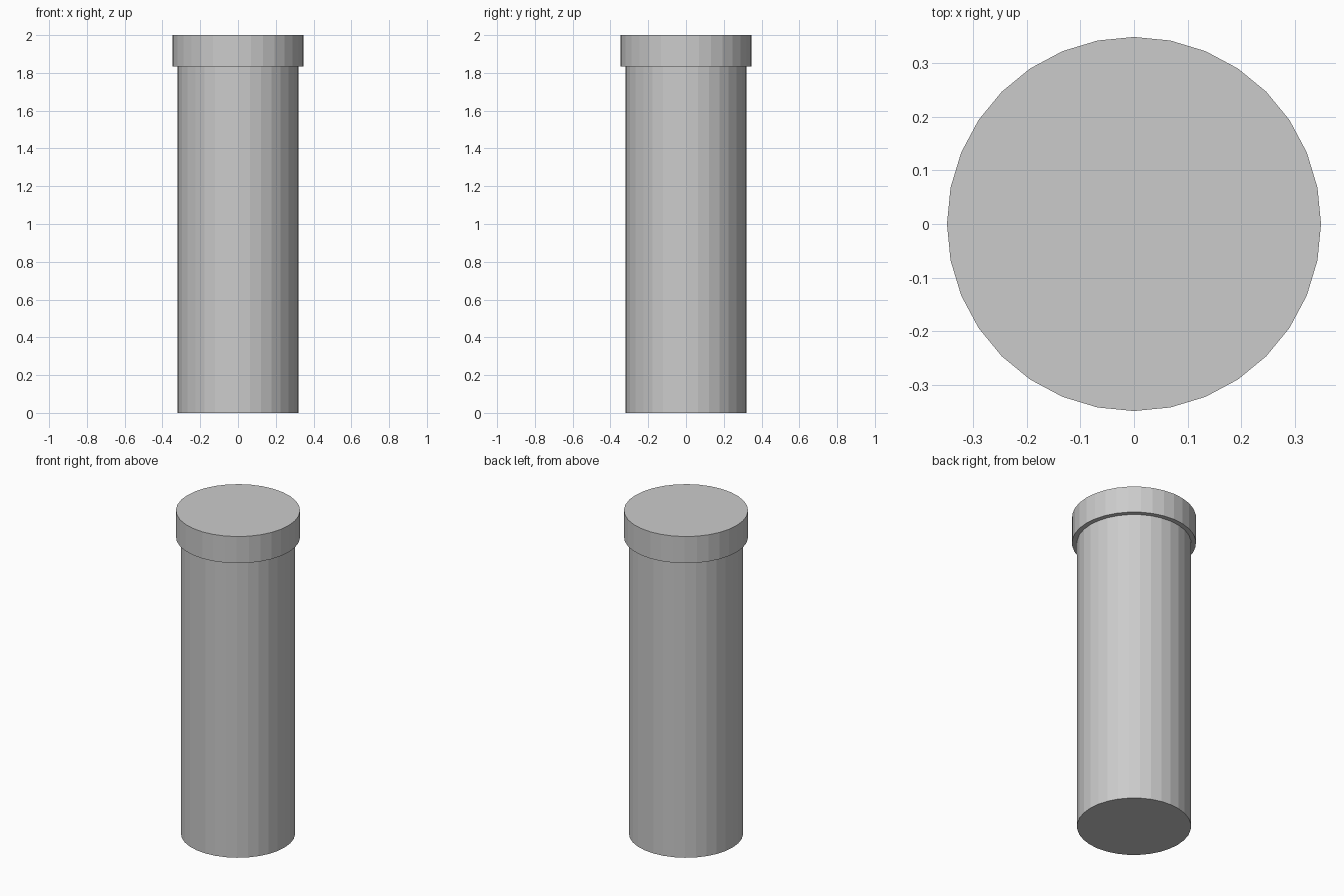
import bpy

if "Cube" in bpy.data.objects:
    bpy.data.objects.remove(bpy.data.objects["Cube"])

SIDES = 32
SEAM_Z = 1.835
TOP_Z = 2.0


def cylinder(name, radius, z0, z1):
    bpy.ops.mesh.primitive_cylinder_add(
        vertices=SIDES, radius=radius, depth=z1 - z0,
        location=(0, 0, (z0 + z1) / 2))
    obj = bpy.context.object
    obj.name = name
    return obj


# Tall canister body
cylinder("canister_body", 0.32, 0.0, SEAM_Z)

# Slightly wider lid
cylinder("lid", 0.348, SEAM_Z, TOP_Z)
